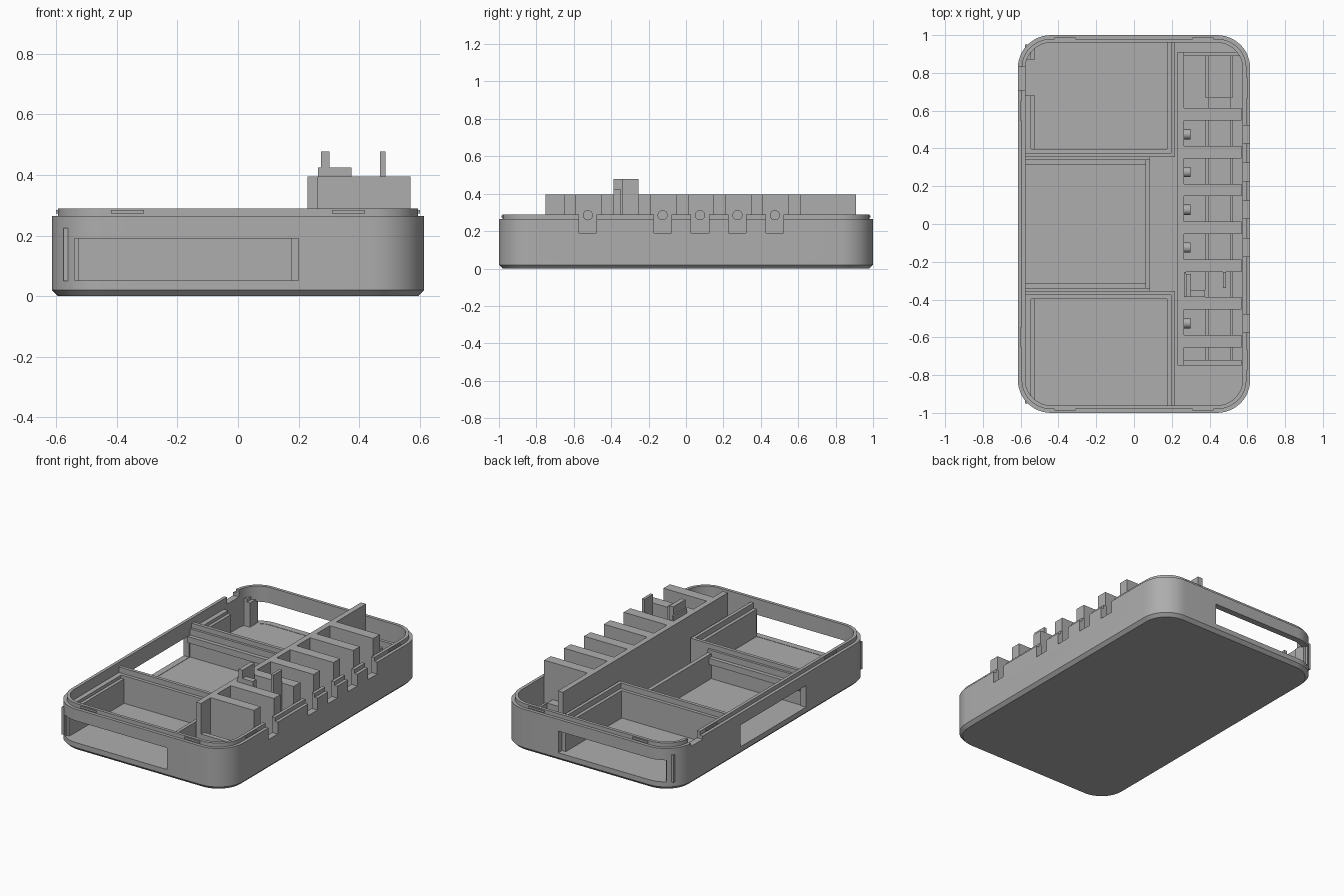
import bpy, bmesh, math
from mathutils import Matrix

if "Cube" in bpy.data.objects:
    bpy.data.objects.remove(bpy.data.objects["Cube"])

grey = bpy.data.materials.new("grey_plastic")
grey.diffuse_color = (0.42, 0.42, 0.42, 1)
grey.use_nodes = True
grey.node_tree.nodes["Principled BSDF"].inputs["Base Color"].default_value = grey.diffuse_color


def finish(name, bm):
    bmesh.ops.recalc_face_normals(bm, faces=bm.faces)
    me = bpy.data.meshes.new(name)
    bm.to_mesh(me)
    bm.free()
    me.materials.append(grey)
    ob = bpy.data.objects.new(name, me)
    bpy.context.collection.objects.link(ob)
    return ob


def boxes(name, specs):
    """One object from (x0, x1, y0, y1, z0, z1) blocks."""
    bm = bmesh.new()
    for x0, x1, y0, y1, z0, z1 in specs:
        m = Matrix.Translation(((x0 + x1) / 2, (y0 + y1) / 2, (z0 + z1) / 2))
        m = m @ Matrix.Diagonal((x1 - x0, y1 - y0, z1 - z0, 1))
        bmesh.ops.create_cube(bm, size=1, matrix=m)
    return finish(name, bm)


def rounded_loop(inset, n=12):
    r, pts = 0.175 - inset, []
    for k, (sx, sy) in enumerate(((1, 1), (-1, 1), (-1, -1), (1, -1))):
        for i in range(n + 1):
            a = math.radians(90 * (k + i / n))
            pts.append((sx * 0.44 + r * math.cos(a), sy * 0.825 + r * math.sin(a)))
    return pts


FLOOR = 0.05

# Tray shell: chamfered base, outer wall, stepped lip, inner cavity
bm = bmesh.new()
rings = []
for inset, z in ((0.02, 0), (0, 0.02), (0, 0.265), (0.02, 0.265), (0.02, 0.29),
                 (0.04, 0.29), (0.04, FLOOR)):
    rings.append([bm.verts.new((x, y, z)) for x, y in rounded_loop(inset)])
for a, b in zip(rings, rings[1:]):
    for i in range(len(a)):
        j = (i + 1) % len(a)
        bm.faces.new((a[i], a[j], b[j], b[i]))
bm.faces.new(rings[0])
bm.faces.new(rings[-1])
shell = finish("tray_shell", bm)

# Openings: end windows, side window, button slots, small port notch
button_y = (-0.525, -0.125, 0.075, 0.275, 0.475)
cuts = [(-0.54, 0.20, s * 1 - 0.08, s * 1 + 0.08, FLOOR + 0.002, 0.19) for s in (-1, 1)]
cuts.append((-0.7, -0.55, -0.33, 0.33, FLOOR + 0.002, 0.19))
cuts += [(0.55, 0.7, y - 0.047, y + 0.047, 0.19, 0.35) for y in button_y]
cuts.append((-0.7, -0.55, 0.71, 0.83, 0.245, 0.35))
cutter = boxes("opening_cutter", cuts)
cutter.hide_render = True
mod = shell.modifiers.new("openings", "BOOLEAN")
mod.operation, mod.solver, mod.object = "DIFFERENCE", "EXACT", cutter
bpy.context.view_layer.objects.active = shell
shell.select_set(True)
bpy.ops.object.modifier_apply(modifier=mod.name)
bpy.data.objects.remove(cutter)
bpy.ops.object.shade_smooth_by_angle(angle=math.radians(30))

# Snap ridges on the lip
ridges = []
for s in (-1, 1):
    for x in (-0.365, 0.365):
        ridges.append((x - 0.055, x + 0.055, s * 0.982 - 0.005, s * 0.982 + 0.005, 0.272, 0.284))
    ridges.append((-0.602, -0.592, s * 0.6 - 0.055, s * 0.6 + 0.055, 0.272, 0.284))
    ridges.append((0.592, 0.602, s * 0.72 - 0.055, s * 0.72 + 0.055, 0.272, 0.284))
boxes("lip_ridges", ridges)

# End compartments: high outer walls with a lower inner ledge
TOP, LEDGE = 0.26, 0.225
walls = []
for s in (-1, 1):
    def span(a, b):
        return tuple(sorted((s * a, s * b)))
    walls += [(0.196, 0.217, *span(0.355, 0.962), FLOOR, TOP),
              (0.175, 0.196, *span(0.376, 0.962), FLOOR, LEDGE),
              (-0.577, 0.196, *span(0.355, 0.376), FLOOR, TOP),
              (-0.577, 0.175, *span(0.376, 0.397), FLOOR, LEDGE)]
    inner = [(0.397, 0.95)] if s < 0 else [(0.397, 0.68), (0.87, 0.95)]
    for a, b in inner:
        walls += [(-0.577, -0.545, *span(a, b), FLOOR, LEDGE),
                  (-0.545, -0.525, *span(a, b), FLOOR, LEDGE - 0.02)]
boxes("end_compartment_walls", walls)

# Middle compartment
walls = [(0.06, 0.085, -0.34, 0.34, FLOOR, 0.21)]
for s in (-1, 1):
    a, b = sorted((s * 0.34, s * 0.355))
    walls.append((-0.577, 0.085, a, b, FLOOR, 0.23))
    a, b = sorted((s * 0.315, s * 0.34))
    walls.append((-0.577, 0.06, a, b, 0.15, 0.19))
boxes("middle_compartment_walls", walls)

# Tall spine with evenly spaced fins
boxes("spine", [(0.23, 0.265, -0.75, 0.91, FLOOR, 0.395)])
fin_y = [0.58 - 0.2 * i for i in range(7)]
boxes("fins", [(0.265, 0.57, y - 0.033, y + 0.033, FLOOR, 0.395) for y in fin_y])

# Low rails between the fins and low end walls
rails = []
for y in fin_y:
    y0, y1 = y - 0.167, y - 0.033
    if y == fin_y[-1]:
        y0 = -0.72
    rails += [(0.375, 0.395, y0, y1, FLOOR, 0.16), (0.51, 0.525, y0, y1, FLOOR, 0.16)]
rails += [(0.395, 0.51, 0.613, 0.67, FLOOR, 0.16), (0.375, 0.395, 0.67, 0.89, FLOOR, 0.16),
          (0.51, 0.525, 0.67, 0.89, FLOOR, 0.16),
          (0.265, 0.57, -0.75, -0.72, FLOOR, 0.20), (0.265, 0.57, 0.89, 0.91, FLOOR, 0.20)]
boxes("low_rails", rails)

# Pegs facing the button slots
bm = bmesh.new()
for y in button_y:
    m = Matrix.Translation((0.28, y, 0.285)) @ Matrix.Rotation(math.pi / 2, 4, "Y")
    bmesh.ops.create_cone(bm, cap_ends=True, segments=24, radius1=0.027, radius2=0.027,
                          depth=0.04, matrix=m)
pegs = finish("button_pegs", bm)
bpy.ops.object.select_all(action="DESELECT")
pegs.select_set(True)
bpy.context.view_layer.objects.active = pegs
bpy.ops.object.shade_smooth_by_angle(angle=math.radians(30))

# Switch holder standing above the fins
boxes("switch_holder", [(0.265, 0.275, -0.387, -0.253, FLOOR, 0.425),
                        (0.275, 0.303, -0.387, -0.265, FLOOR, 0.478),
                        (0.303, 0.375, -0.387, -0.35, FLOOR, 0.425),
                        (0.47, 0.488, -0.34, -0.253, FLOOR, 0.478)])
